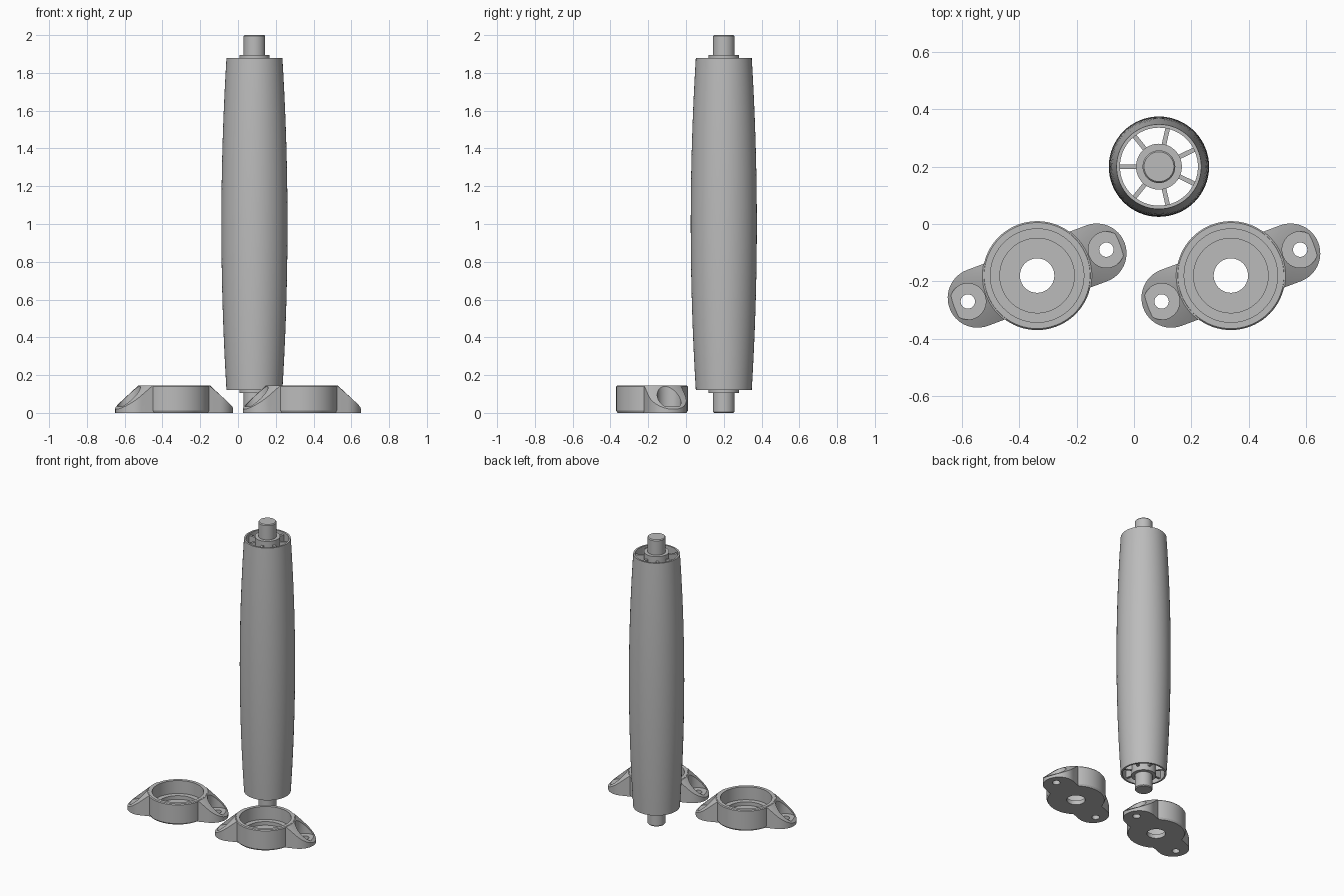
import bpy, bmesh, math
from mathutils import Matrix, Vector

if "Cube" in bpy.data.objects:
    bpy.data.objects.remove(bpy.data.objects["Cube"])

grey = bpy.data.materials.new("plain grey")
grey.diffuse_color = (0.5, 0.5, 0.5, 1)
grey.use_nodes = True
grey.node_tree.nodes["Principled BSDF"].inputs["Base Color"].default_value = grey.diffuse_color


def make(name, bm, loc=(0, 0, 0), rot=0.0, smooth=True):
    bmesh.ops.recalc_face_normals(bm, faces=bm.faces)
    me = bpy.data.meshes.new(name)
    bm.to_mesh(me)
    bm.free()
    me.materials.append(grey)
    ob = bpy.data.objects.new(name, me)
    bpy.context.collection.objects.link(ob)
    ob.location = loc
    ob.rotation_euler.z = rot
    if smooth:
        shade(ob)
    return ob


def shade(ob):
    bpy.ops.object.select_all(action='DESELECT')
    ob.select_set(True)
    bpy.context.view_layer.objects.active = ob
    bpy.ops.object.shade_smooth_by_angle(angle=math.radians(30))


def lathe(profile, closed=False, seg=64):
    """Revolve (r, z) points; closed joins the last point to the first, else ends are capped."""
    bm = bmesh.new()
    rings = [[bm.verts.new((r * math.cos(2 * math.pi * i / seg),
                            r * math.sin(2 * math.pi * i / seg), z)) for i in range(seg)]
             for r, z in profile]
    pairs = list(zip(rings, rings[1:]))
    if closed:
        pairs.append((rings[-1], rings[0]))
    else:
        bm.faces.new(rings[0])
        bm.faces.new(rings[-1])
    for a, b in pairs:
        for i in range(seg):
            j = (i + 1) % seg
            bm.faces.new((a[i], a[j], b[j], b[i]))
    return bm


def boolean(ob, cutter, op):
    m = ob.modifiers.new("bool", 'BOOLEAN')
    m.operation, m.object, m.solver = op, cutter, 'EXACT'
    bpy.ops.object.select_all(action='DESELECT')
    bpy.context.view_layer.objects.active = ob
    ob.select_set(True)
    bpy.ops.object.modifier_apply(modifier=m.name)
    bpy.data.objects.remove(cutter)


# ---- Roller ----
C = (0.087, 0.20, 0)

# Hollow crowned barrel
steps = 20
outer = []
for i in range(steps + 1):
    t = -1 + 2 * i / steps
    outer.append((0.175 - 0.027 * t * t, 1.0 + 0.88 * t))
make("barrel", lathe(outer + [(0.136, 1.88), (0.136, 0.12)], closed=True), C)

# Hub tube and shaft
make("hub", lathe([(0.08, 0.105), (0.08, 1.895), (0.05, 1.895), (0.05, 0.105)], closed=True), C)
make("shaft", lathe([(0.052, 0), (0.057, 0.006), (0.057, 1.994), (0.052, 2.0)]), C)

# Seven full-length webs between hub and barrel
bm = bmesh.new()
for k in range(7):
    a = math.pi + k * 2 * math.pi / 7
    bmesh.ops.create_cube(bm, size=1, matrix=Matrix.Rotation(a, 4, 'Z')
                          @ Matrix.Translation((0.108, 0, 1.0))
                          @ Matrix.Diagonal((0.062, 0.016, 1.73, 1)))
make("webs", bm, C, smooth=False)

# ---- Mounting brackets ----
EAR_D, EAR_R, TILT = 0.222, 0.104, math.radians(20.5)


def bracket(name, x):
    # Two-eared base, its top sloped by a cone
    bm = bmesh.new()
    n = 24
    pts = []
    for side in (0, 1):
        for i in range(n + 1):
            a = -math.pi / 2 + math.pi * i / n + side * math.pi
            pts.append((EAR_D * (1 - 2 * side) + EAR_R * math.cos(a), EAR_R * math.sin(a), 0))
    f = bm.faces.new([bm.verts.new(p) for p in pts])
    ext = bmesh.ops.extrude_face_region(bm, geom=[f])
    bmesh.ops.translate(bm, vec=Vector((0, 0, 0.2)),
                        verts=[v for v in ext['geom'] if isinstance(v, bmesh.types.BMVert)])
    body = make(name, bm, smooth=False)
    cone = make("cone", lathe([(0.401, -0.05), (0.191, 0.144)], seg=96), smooth=False)
    boolean(body, cone, 'INTERSECT')

    # Round housing
    cup = make("cup", lathe([(0.183, 0), (0.19, 0.012), (0.19, 0.139), (0.185, 0.145)], seg=72),
               smooth=False)
    boolean(body, cup, 'UNION')

    # Stepped bearing pocket with a through hole
    bore = make("bore", lathe([(0.06, -0.1), (0.06, 0.03), (0.13, 0.03), (0.13, 0.055),
                               (0.163, 0.055), (0.163, 0.25)]), smooth=False)
    boolean(body, bore, 'DIFFERENCE')

    # Counterbored screw holes in the ears
    for s in (-1, 1):
        screw = make("screw_cut", lathe([(0.025, -0.1), (0.025, 0.035), (0.063, 0.035),
                                         (0.063, 0.25)], seg=40), (s * 0.258, 0, 0), smooth=False)
        bpy.context.view_layer.update()
        boolean(body, screw, 'DIFFERENCE')
    body.location = (x, -0.18, 0)
    body.rotation_euler.z = TILT
    shade(body)


bracket("left_bracket", -0.338)
bracket("right_bracket", 0.338)
